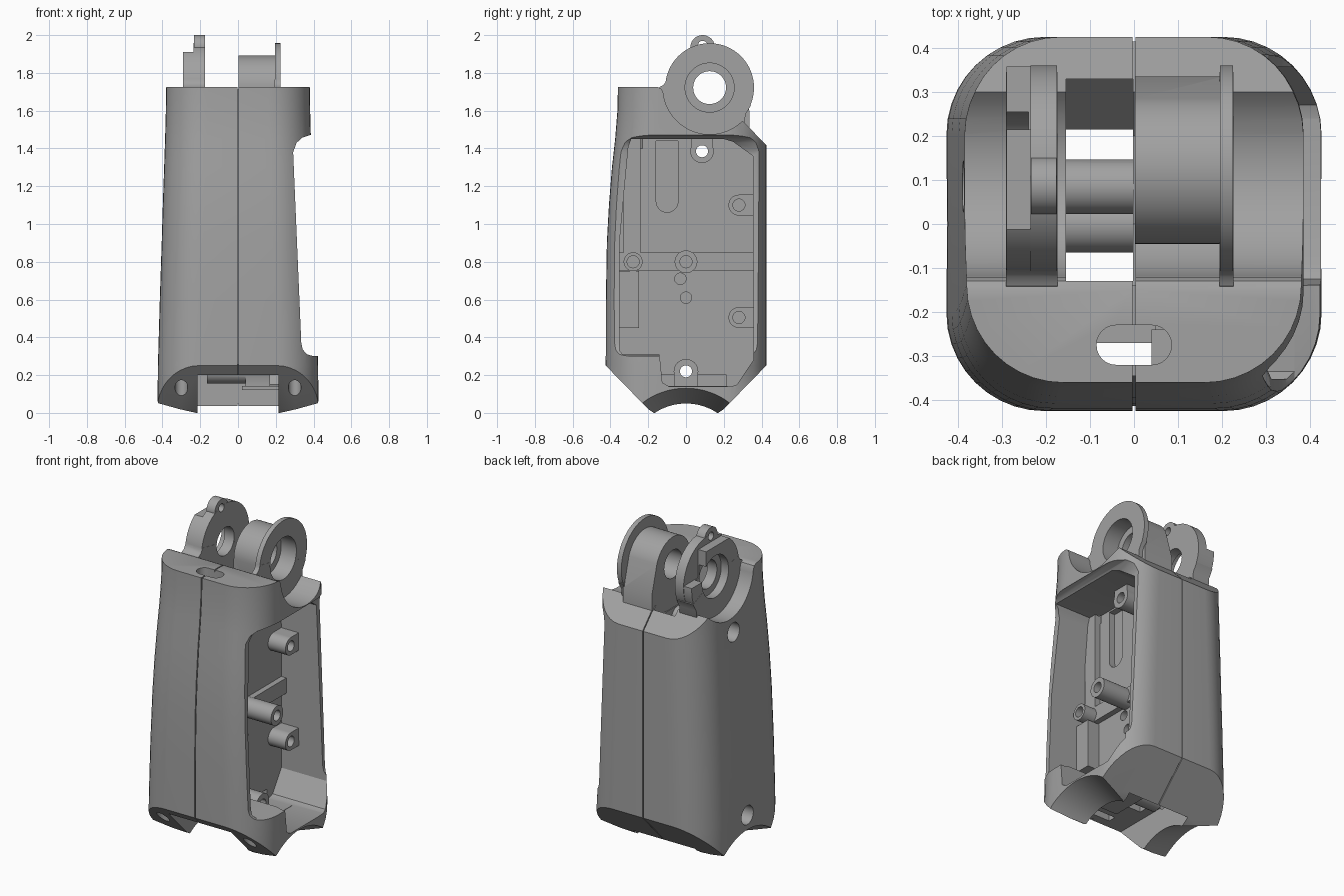
import bpy, bmesh, math
from mathutils import Matrix, Vector

cube = bpy.data.objects.get("Cube")
if cube:
    bpy.data.objects.remove(cube, do_unlink=True)

grey = bpy.data.materials.new("plain grey")
grey.use_nodes = True
tone = (0.36, 0.36, 0.36, 1)
grey.diffuse_color = tone
grey.node_tree.nodes["Principled BSDF"].inputs["Base Color"].default_value = tone


def finish(name, bm):
    bmesh.ops.recalc_face_normals(bm, faces=bm.faces)
    mesh = bpy.data.meshes.new(name)
    bm.to_mesh(mesh)
    bm.free()
    obj = bpy.data.objects.new(name, mesh)
    obj.data.materials.append(grey)
    bpy.context.collection.objects.link(obj)
    return obj


def prism(name, pts, lo, hi, axis="x"):
    """Extrude a profile: (y, z) along x, (x, z) along y, (x, y) along z."""
    place = {"x": lambda a, b, t: (t, a, b), "y": lambda a, b, t: (a, t, b),
             "z": lambda a, b, t: (a, b, t)}[axis]
    bm = bmesh.new()
    face = bm.faces.new([bm.verts.new(place(a, b, lo)) for a, b in pts])
    new = bmesh.ops.extrude_face_region(bm, geom=[face])["geom"]
    shift = Vector(place(0, 0, hi - lo))
    bmesh.ops.translate(bm, verts=[g for g in new if isinstance(g, bmesh.types.BMVert)], vec=shift)
    return finish(name, bm)


def arc(cx, cy, r, a0, a1, n):
    return [(cx + r * math.cos(math.radians(a0 + (a1 - a0) * i / n)),
             cy + r * math.sin(math.radians(a0 + (a1 - a0) * i / n))) for i in range(n + 1)]


def rod(name, y, z, r, lo, hi, n=48):
    return prism(name, arc(y, z, r, 0, 360, n)[:-1], lo, hi)


def box(name, x0, x1, y0, y1, z0, z1):
    return prism(name, [(y0, z0), (y1, z0), (y1, z1), (y0, z1)], x0, x1)


def combine(obj, other, op):
    mod = obj.modifiers.new(op, "BOOLEAN")
    mod.operation, mod.object, mod.solver = op, other, "EXACT"
    bpy.context.view_layer.objects.active = obj
    bpy.ops.object.modifier_apply(modifier=mod.name)
    bpy.data.objects.remove(other, do_unlink=True)


def cut(obj, *others):
    for o in others:
        combine(obj, o, "DIFFERENCE")


def add(obj, *others):
    for o in others:
        combine(obj, o, "UNION")


def rounded(x0, x1, y0, y1, r, n=10):
    return (arc(x1 - r, y1 - r, r, 0, 90, n) + arc(x0 + r, y1 - r, r, 90, 180, n)
            + arc(x0 + r, y0 + r, r, 180, 270, n) + arc(x1 - r, y0 + r, r, 270, 360, n))


HY, HZ = 0.125, 1.722     # upper pivot axis
FLOOR = 0.05              # floor of the open cavity
BACK = -0.155             # rear face of the hidden chamber behind it

# Tapered rounded shell: height, half width, front
bm = bmesh.new()
rings = []
for z, hx, yf in [(-0.02, .427, -.425), (.25, .424, -.425), (.6, .414, -.424), (.9, .404, -.419),
                  (1.1, .398, -.408), (1.3, .391, -.392), (1.45, .386, -.375), (1.6, .382, -.363),
                  (1.75, .38, -.36)]:
    rings.append([bm.verts.new((x, y, z)) for x, y in rounded(-hx, hx, yf, .425, .22)])
for a, b in zip(rings, rings[1:]):
    for i in range(len(a)):
        j = (i + 1) % len(a)
        bm.faces.new((a[i], a[j], b[j], b[i]))
bm.faces.new(rings[0])
bm.faces.new(rings[-1])
body = finish("body_shell", bm)

# Side silhouette: chamfered foot, saddle under the pivot, sloped rear top
outline = [(-.6, .43), (-.2, .02), (-.17, 0), (.17, 0), (.2, .02), (.6, .43), (.6, 1.235)]
outline += arc(HY, HZ, .247, -45, -174, 24) + [(-.13, 1.715), (-.15, 1.725), (-.6, 1.725)]
combine(body, prism("silhouette", outline, -1, 1), "INTERSECT")

# Seam groove round the middle
inner = [(-.345, 1.712), (-.347, 1.6), (-.362, 1.4), (-.395, 1.1), (-.408, .85), (-.413, .255),
         (-.2, .035), (.2, .035), (.415, .25), (.415, 1.415), (.3, 1.53), (.2, 1.45), (0, 1.45),
         (-.14, 1.6), (-.14, 1.712)]
seam = prism("seam", [(-.6, -.1), (.6, -.1), (.6, 1.9), (-.6, 1.9)], -.003, .003)
cut(seam, prism("seam_core", inner, -.1, .1))
cut(body, seam)

# Open side: recessed rim with curved ends
side = [(.6, 1.47), (.38, 1.47), (.34, 1.457), (.31, 1.43), (.292, 1.38), (.335, .37), (.343, .335),
        (.365, .31), (.4, .3), (.6, .3)]
cut(body, prism("side_recess", side, -1, 1, "y"))

# Main cavity, and the chamber hidden behind its floor
cavity = [(-.29, 1.45), (.2, 1.45), (.25, 1.435), (.355, 1.36), (.357, .28), (.27, .15), (.24, .14),
          (-.09, .14), (-.125, .16), (-.14, .31), (-.335, .31), (-.352, .33), (-.352, .9), (-.325, 1.2),
          (-.305, 1.41)]
cut(body, prism("cavity", cavity, FLOOR, .6))
chamber = [(-.13, .15), (.2, .15), (.33, .3), (.33, 1.8), (-.13, 1.8)]
cut(body, prism("chamber", chamber, BACK, -.002))

# Foot slot with conical arches, and its ceiling under the cavity
cut(body, box("foot_slot", -.215, .215, -.6, .215, -.1, .2))
add(body, box("slot_ceiling", FLOOR - .03, .22, -.13, .22, .12, .142))
for s in (-1, 1):
    bm = bmesh.new()
    bmesh.ops.create_cone(bm, cap_ends=True, segments=96, radius1=.294, radius2=.39, depth=.25,
                          matrix=Matrix.Translation((s * .325, 0, -.25))
                          @ Matrix.Rotation(s * math.pi / 2, 4, "Y"))
    cut(body, finish("arch", bm))
    hole = [(x * .85 + s * .045, y) for x, y in arc(s * .3, -.31, .04, 0, 360, 24)[:-1]]
    cut(body, prism("foot_screw_hole", hole, -.1, .3, "z"))

# Cable passage from the top ledge down to the foot
cable = rounded(-.085, .085, -.32, -.23, .044, 6)
cut(body, prism("cable_slot", cable, 1.4, 1.9, "z"),
    box("cable_duct", -.085, FLOOR - .006, -.32, -.27, .1, 1.41))

# Floor groove and screw holes through the closed side
groove = arc(-.1, 1.12, .058, 180, 360, 12) + [(-.042, 1.44), (-.158, 1.44)]
cut(body, prism("floor_groove", groove, FLOOR - .04, .2))
for y, z in [(.085, 1.385), (0, .22)]:
    cut(body, rod("counterbore", y, z, .058, -.6, -.22), rod("bore", y, z, .033, -.6, .2))
for y, z in [(-.03, .71), (0, .61)]:
    cut(body, rod("floor_hole", y, z, .03, FLOOR - .04, .2))

# Raised floor plates inside the cavity
box("middle_rib", FLOOR - .01, FLOOR + .035, -.355, .36, .755, .85)
box("front_rail", FLOOR - .01, FLOOR + .035, -.33, -.24, .85, 1.45)
box("front_block", FLOOR - .01, FLOOR + .08, -.355, -.25, .45, .75)


# Screw bosses, with webs reaching the nearest wall
def boss(name, y, z, r, top, web=None, base=FLOOR - .01):
    obj = rod(name, y, z, r, base, top)
    if web:
        add(obj, box("web", FLOOR - .01, top, *web))
    depth = base - .1 if base < FLOOR - .01 else top - .1
    cut(obj, rod("hole", y, z, .032, depth, top + .1, 24))
    return obj


bosses = [boss("middle_boss", 0, .8, .06, .27),
          boss("front_boss", -.28, .8, .05, .17),
          boss("top_boss", .085, 1.385, .062, .17, (.03, .14, 1.385, 1.46), BACK - .01),
          boss("bottom_boss", 0, .22, .065, .17, (-.06, .06, .14, .22), BACK - .01)]
for label, z in (("upper", 1.1), ("lower", .505)):
    bosses.append(boss(label + "_rear_boss", .28, z, .055, .17, (.28, .37, z - .055, z + .055)))

# Flared foot that blends the pivot parts into the saddle
foot = [(-.16, 1.69), (-.14, 1.725), (-.12, 1.735), (-.1, 1.765), (HY, HZ), (.345, 1.63), (.315, 1.58),
        (.31, 1.53), (.26, 1.46), (-.04, 1.46)]

# Left pivot hub: barrel blended down at the back, flange, stepped bore
barrel = arc(HY, HZ, .17, 180, 20, 32) + [(.335, 1.6), (.335, 1.5), (.3, 1.46), (-.045, 1.46)]
hub = prism("left_pivot_hub", barrel, .002, .2)
add(hub, rod("flange", HY, HZ, .235, .195, .225, 96), prism("flange_foot", foot, .194, .226))
cut(hub, rod("bore", HY, HZ, .087, -.1, .4), rod("counterbore", HY, HZ, .13, .12, .4))

# Right pivot ear: disc with a top lug and a thicker, stepped ring outside
ear = rod("right_pivot_ear", HY, HZ, .235, -.235, -.175, 96)
ring = rod("outer_ring", HY, HZ, .233, -.29, -.22, 96)
cut(ring, box("flat_top", -.4, 0, -.3, .5, 1.91, 2.1), box("rear_step", -.4, 0, .215, .5, 1.735, 2.1))
add(ear, rod("lug", .088, 1.935, .065, -.234, -.176), ring, prism("ear_foot", foot, -.291, -.174))
cut(ear, rod("bore", HY, HZ, .087, -.5, 0), rod("counterbore", HY, HZ, .13, -.5, -.24),
    rod("lug_hole", .088, 1.945, .025, -.5, 0, 24))

# Smooth shading with crisp edges
bpy.ops.object.select_all(action="DESELECT")
for obj in [body, hub, ear] + bosses:
    obj.select_set(True)
bpy.context.view_layer.objects.active = body
bpy.ops.object.shade_smooth_by_angle(angle=math.radians(30))
